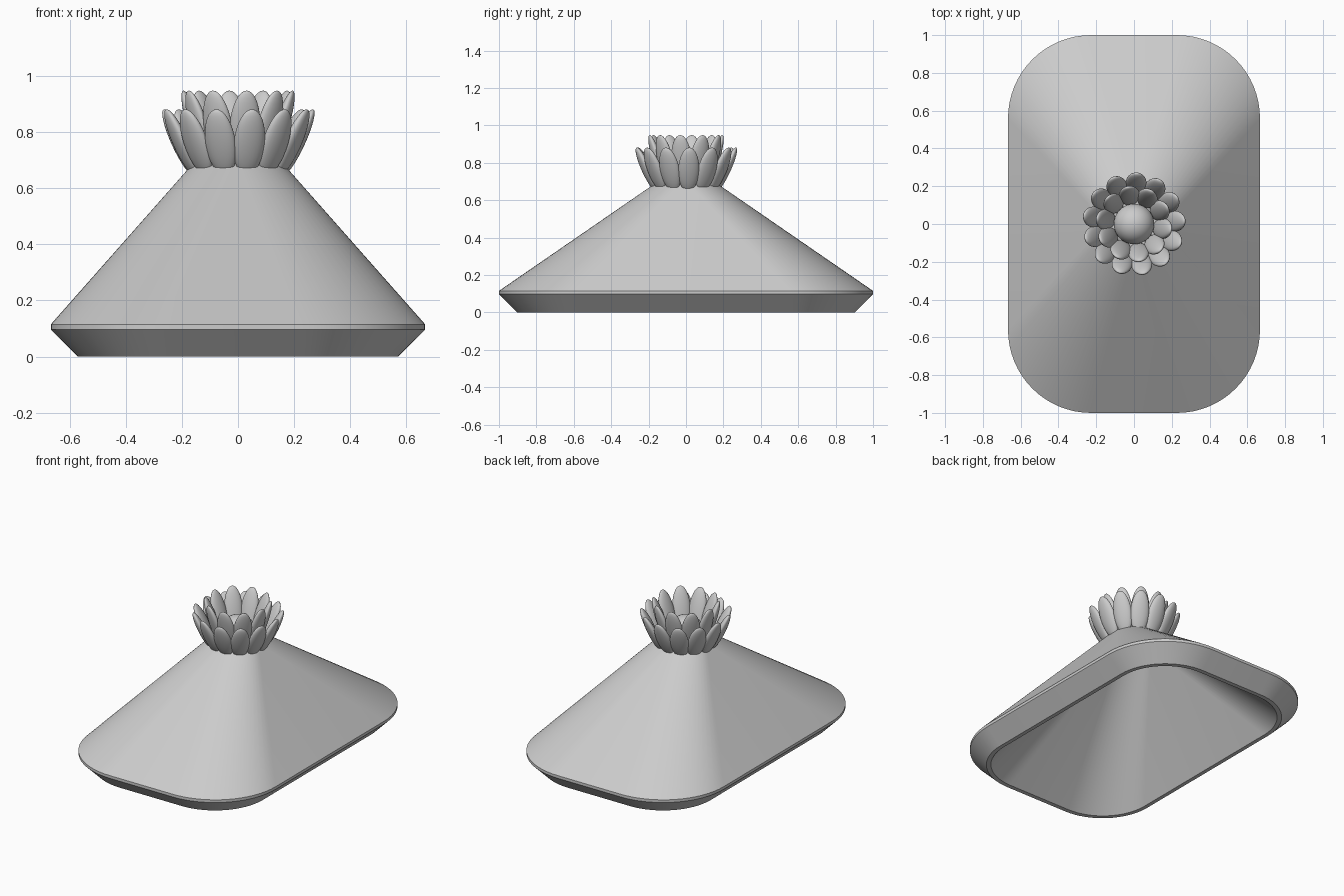
import bpy
import bmesh
from math import sin, cos, pi, radians
from mathutils import Matrix

cube = bpy.data.objects.get("Cube")
if cube:
    bpy.data.objects.remove(cube, do_unlink=True)

grey = bpy.data.materials.new("light_grey")
grey.use_nodes = True
grey.diffuse_color = (0.6, 0.6, 0.6, 1)
grey.node_tree.nodes["Principled BSDF"].inputs["Base Color"].default_value = (0.6, 0.6, 0.6, 1)


def finish(bm, name, angle=30):
    """Turn a bmesh into a smooth shaded object."""
    bmesh.ops.recalc_face_normals(bm, faces=bm.faces)
    mesh = bpy.data.meshes.new(name)
    bm.to_mesh(mesh)
    bm.free()
    mesh.materials.append(grey)
    obj = bpy.data.objects.new(name, mesh)
    bpy.context.collection.objects.link(obj)
    bpy.ops.object.select_all(action="DESELECT")
    obj.select_set(True)
    bpy.context.view_layer.objects.active = obj
    bpy.ops.object.shade_smooth_by_angle(angle=radians(angle))


def rounded_rectangle(bm, hx, hy, r, z, steps=16):
    """Ring of vertices around a rounded rectangle."""
    ring = []
    for corner, (sx, sy) in enumerate([(1, 1), (-1, 1), (-1, -1), (1, -1)]):
        for i in range(steps + 1):
            a = (corner + i / steps) * pi / 2
            ring.append(bm.verts.new((sx * (hx - r) + r * cos(a),
                                      sy * (hy - r) + r * sin(a), z)))
    return ring


# Hollow body: straight inside slope, bottom lip, flared rim, then the slope to the round neck
sections = [
    (0.13, 0.13, 0.13, 0.68),
    (0.545, 0.875, 0.32, 0.0),
    (0.57, 0.903, 0.345, 0.0),
    (0.667, 1.0, 0.44, 0.097),
    (0.667, 1.0, 0.44, 0.115),
    (0.15, 0.15, 0.15, 0.70),
]
bm = bmesh.new()
rings = [rounded_rectangle(bm, *s) for s in sections]
for low, high in zip(rings, rings[1:]):
    for i in range(len(low)):
        j = (i + 1) % len(low)
        bm.faces.new((low[i], low[j], high[j], high[i]))
bm.faces.new(rings[0])
bm.faces.new(rings[-1])
bmesh.ops.remove_doubles(bm, verts=bm.verts, dist=0.0005)
finish(bm, "hollow_body")


# Petal rings: flattened ellipsoids leaning outward
def petal_ring(name, count, start, radius, height, half_length, lean):
    bm = bmesh.new()
    for k in range(count):
        turn = Matrix.Rotation(radians(start) + k * 2 * pi / count, 4, "Z")
        place = Matrix.Translation((radius, 0, height))
        tilt = Matrix.Rotation(radians(lean), 4, "Y")
        size = Matrix.Diagonal((0.025, 0.056, half_length, 1))
        bmesh.ops.create_uvsphere(bm, u_segments=24, v_segments=16, radius=1,
                                  matrix=turn @ place @ tilt @ size)
    finish(bm, name, 60)


petal_ring("outer_petals", 13, 87, 0.214, 0.763, 0.13, 25)
petal_ring("inner_petals", 10, 99, 0.153, 0.81, 0.145, 18)

# Round flower centre
bm = bmesh.new()
bmesh.ops.create_uvsphere(bm, u_segments=32, v_segments=20, radius=0.107,
                          matrix=Matrix.Translation((0, 0, 0.735)))
finish(bm, "flower_centre", 60)
